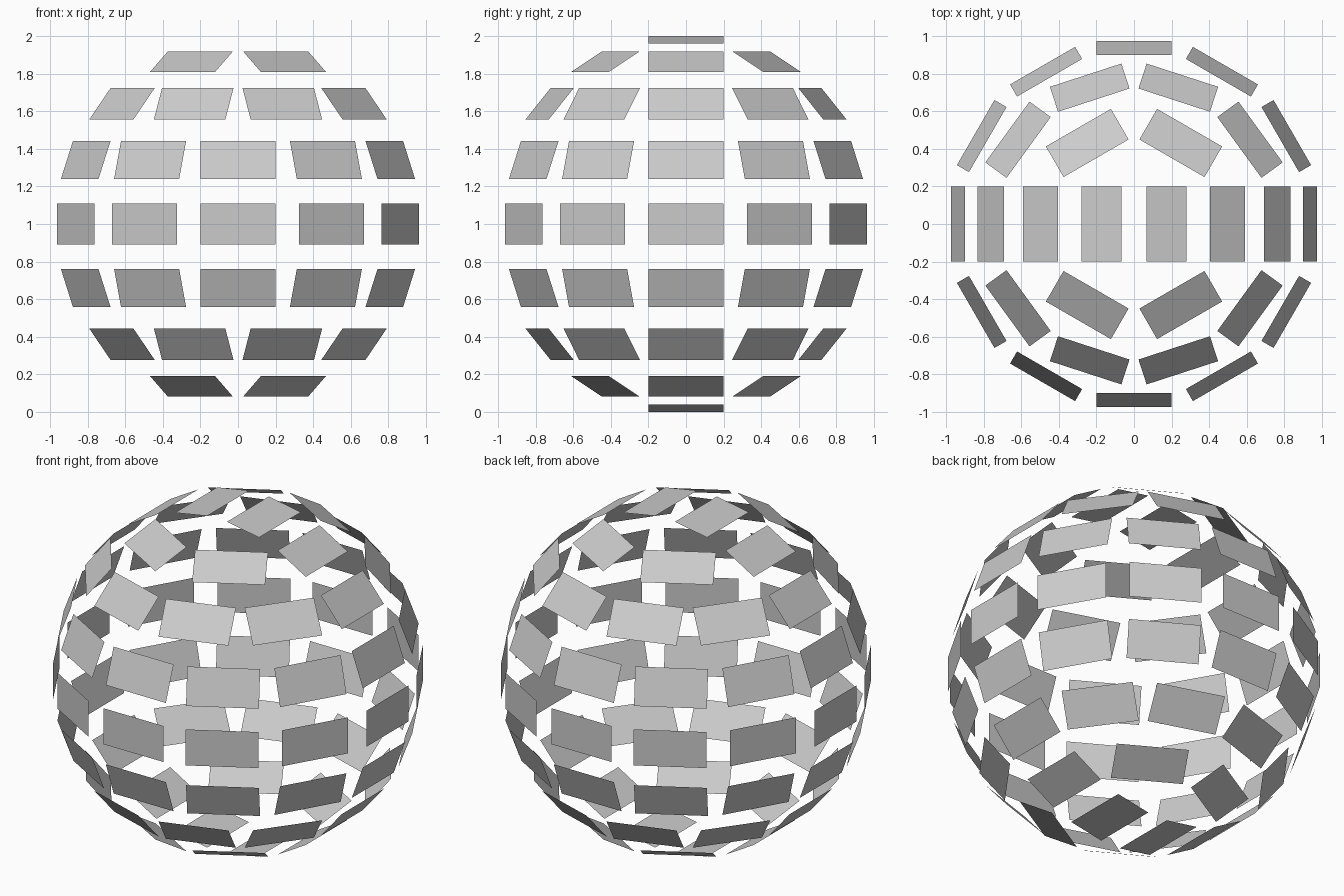
import bpy, bmesh
from math import radians
from mathutils import Matrix

if "Cube" in bpy.data.objects:
    bpy.data.objects.remove(bpy.data.objects["Cube"])

RADIUS, WIDTH, HEIGHT = 0.996, 0.4, 0.217
CENTRE = Matrix.Translation((0, 0, 1))

# One flat panel tangent to the sphere, facing outward along +x
PANEL = [(RADIUS, -WIDTH / 2, -HEIGHT / 2), (RADIUS, WIDTH / 2, -HEIGHT / 2),
         (RADIUS, WIDTH / 2, HEIGHT / 2), (RADIUS, -WIDTH / 2, HEIGHT / 2)]


def panel_ring(name, latitude, count):
    """Ring of equally spaced panels at one latitude."""
    bm = bmesh.new()
    for i in range(count):
        turn = (CENTRE @ Matrix.Rotation(radians(360 * i / count), 4, 'Z')
                @ Matrix.Rotation(radians(-latitude), 4, 'Y'))
        verts = [bm.verts.new(p) for p in PANEL]
        bm.faces.new(verts)
        bmesh.ops.transform(bm, matrix=turn, verts=verts)
    mesh = bpy.data.meshes.new(name)
    bm.to_mesh(mesh)
    bm.free()
    bpy.context.collection.objects.link(bpy.data.objects.new(name, mesh))


# Equator, then mirrored rings towards both poles with fewer panels
panel_ring("equator_panels", 0, 12)
for lat, count in ((20, 12), (40, 10), (60, 6), (80, 2)):
    panel_ring(f"upper_panels_{lat}", lat, count)
    panel_ring(f"lower_panels_{lat}", -lat, count)
